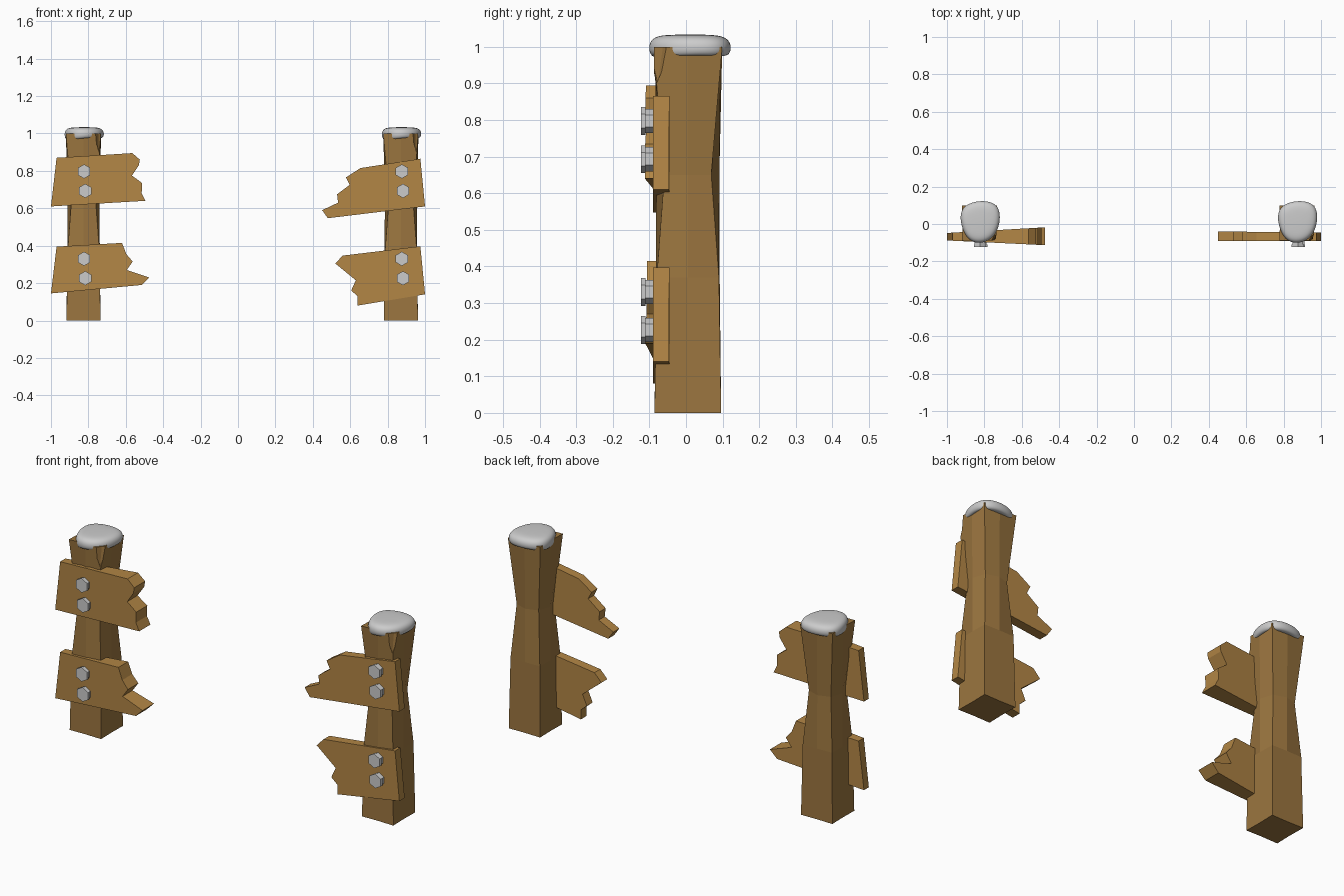
import bpy, bmesh, math
from mathutils import Matrix, Vector

if "Cube" in bpy.data.objects:
    bpy.data.objects.remove(bpy.data.objects["Cube"])


def material(name, rgb):
    m = bpy.data.materials.new(name)
    m.diffuse_color = (*rgb, 1)
    m.use_nodes = True
    m.node_tree.nodes["Principled BSDF"].inputs["Base Color"].default_value = m.diffuse_color
    return m


POST_WOOD = material("post_wood", (0.33, 0.18, 0.05))
BOARD_WOOD = material("board_wood", (0.45, 0.24, 0.06))


def make_object(name, bm, mat=None):
    bmesh.ops.recalc_face_normals(bm, faces=bm.faces)
    me = bpy.data.meshes.new(name)
    bm.to_mesh(me)
    bm.free()
    ob = bpy.data.objects.new(name, me)
    bpy.context.collection.objects.link(ob)
    if mat:
        me.materials.append(mat)
    return ob


def loft(bm, rings):
    """Skin a stack of closed rings and cap both ends."""
    loops = [[bm.verts.new(p) for p in r] for r in rings]
    n = len(loops[0])
    for a, b in zip(loops, loops[1:]):
        for i in range(n):
            bm.faces.new((a[i], a[(i + 1) % n], b[(i + 1) % n], b[i]))
    bm.faces.new(loops[0][::-1])
    bm.faces.new(loops[-1])


# Hewn post: square ends, corners carved in at the waist
def post(name, cx):
    bm = bmesh.new()
    rings = []
    for z, corner, mid in ((0, .091, .089), (.37, .085, .087), (.65, .064, .086), (1.0, .094, .090)):
        ring = []
        for sx, sy in ((1, 1), (0, 1), (-1, 1), (-1, 0), (-1, -1), (0, -1), (1, -1), (1, 0)):
            r = corner if sx and sy else mid
            ring.append((cx + sx * r, .005 + sy * r, z))
        rings.append(ring)
    loft(bm, rings)
    ob = make_object(name, bm, POST_WOOD)

    # V-shaped split at the top of the front right corner
    bm = bmesh.new()
    x, y = cx + .094, -.089
    tip = bm.verts.new((x - .015, y + .012, .90))
    top = [bm.verts.new(p) for p in ((x - .045, y - .02, 1.03), (x + .02, y - .02, 1.03),
                                     (x + .02, y + .055, 1.03), (x - .015, y + .03, 1.03))]
    low = bm.verts.new((x + .015, y - .015, .885))
    bmesh.ops.convex_hull(bm, input=[tip, low] + top)
    cutter = make_object("split_cutter", bm)
    cutter.hide_render = True
    mod = ob.modifiers.new("split", 'BOOLEAN')
    mod.operation, mod.object, mod.solver = 'DIFFERENCE', cutter, 'EXACT'
    bpy.context.view_layer.objects.active = ob
    bpy.ops.object.modifier_apply(modifier="split")
    bpy.data.objects.remove(cutter)


# Rounded snow cap with an uneven outline
SNOW = [(-.105, .02), (-.09, .095), (.0, .125), (.09, .11), (.112, .04),
        (.09, -.055), (.02, -.105), (-.065, -.09)]


def snow_cap(name, cx):
    bm = bmesh.new()
    rings = []
    for k, z in ((.6, .985), (.98, .972), (1.07, 1.0), (.95, 1.027), (.55, 1.034)):
        ring = []
        for i, (x, y) in enumerate(SNOW):
            dip = (.018 if i in (0, 7) else .008 if i % 2 else 0) if z < .98 else 0
            ring.append((cx + x * k, .008 + (y - .008) * k, z - dip))
        rings.append(ring)
    loft(bm, rings)
    for f in bm.faces:
        f.smooth = True
    ob = make_object(name, bm)
    ob.modifiers.new("soft", 'SUBSURF').levels = 3
    ob.modifiers["soft"].render_levels = 3


# Broken board: outline in x,z; (front, back) depth runs from outer to broken end
def board(name, outline, outer, broken):
    bm = bmesh.new()

    def depth(x, side):
        t = (1 - abs(x)) / .52
        return outer[side] + (broken[side] - outer[side]) * t

    loft(bm, [[(x, depth(x, s), z) for x, z in outline] for s in (0, 1)])
    make_object(name, bm, BOARD_WOOD)


# Hexagonal bolt facing the front: wider head on a narrower collar
def bolt(name, x, z):
    bm = bmesh.new()
    rings = []
    for y, r in ((-.07, .033), (-.110, .033), (-.110, .038), (-.123, .038)):
        rings.append([(x + r * math.sin(i * math.pi / 3), y, z + r * math.cos(i * math.pi / 3))
                      for i in range(6)])
    loft(bm, rings)
    make_object(name, bm)


for side, cx, bx in (("left", -.826, -.823), ("right", .871, .876)):
    post(side + "_post", cx)
    snow_cap(side + "_snow_cap", cx)
    for i, (dx, z) in enumerate(((0, .797), (.006, .693), (0, .33), (.006, .226))):
        bolt(f"{side}_bolt_{i + 1}", bx + dx, z)

LEFT = ((-.088, -.048), (-.113, -.018))
RIGHT = ((-.090, -.046), (-.090, -.040))
board("left_upper_board", [(-.97, .87), (-.565, .895), (-.525, .86), (-.53, .83), (-.567, .775),
                           (-.513, .735), (-.515, .68), (-.495, .64), (-1, .61)], *LEFT)
board("left_lower_board", [(-.97, .395), (-.62, .415), (-.597, .355), (-.563, .315), (-.595, .27),
                           (-.475, .23), (-.515, .19), (-1, .145)], *LEFT)
board("right_upper_board", [(.975, .865), (.655, .815), (.577, .765), (.597, .725), (.53, .675),
                            (.535, .63), (.45, .59), (.48, .547), (1, .61)], *RIGHT)
board("right_lower_board", [(.975, .397), (.56, .347), (.52, .305), (.63, .215), (.605, .16),
                            (.64, .13), (.64, .08), (1, .14)], *RIGHT)
